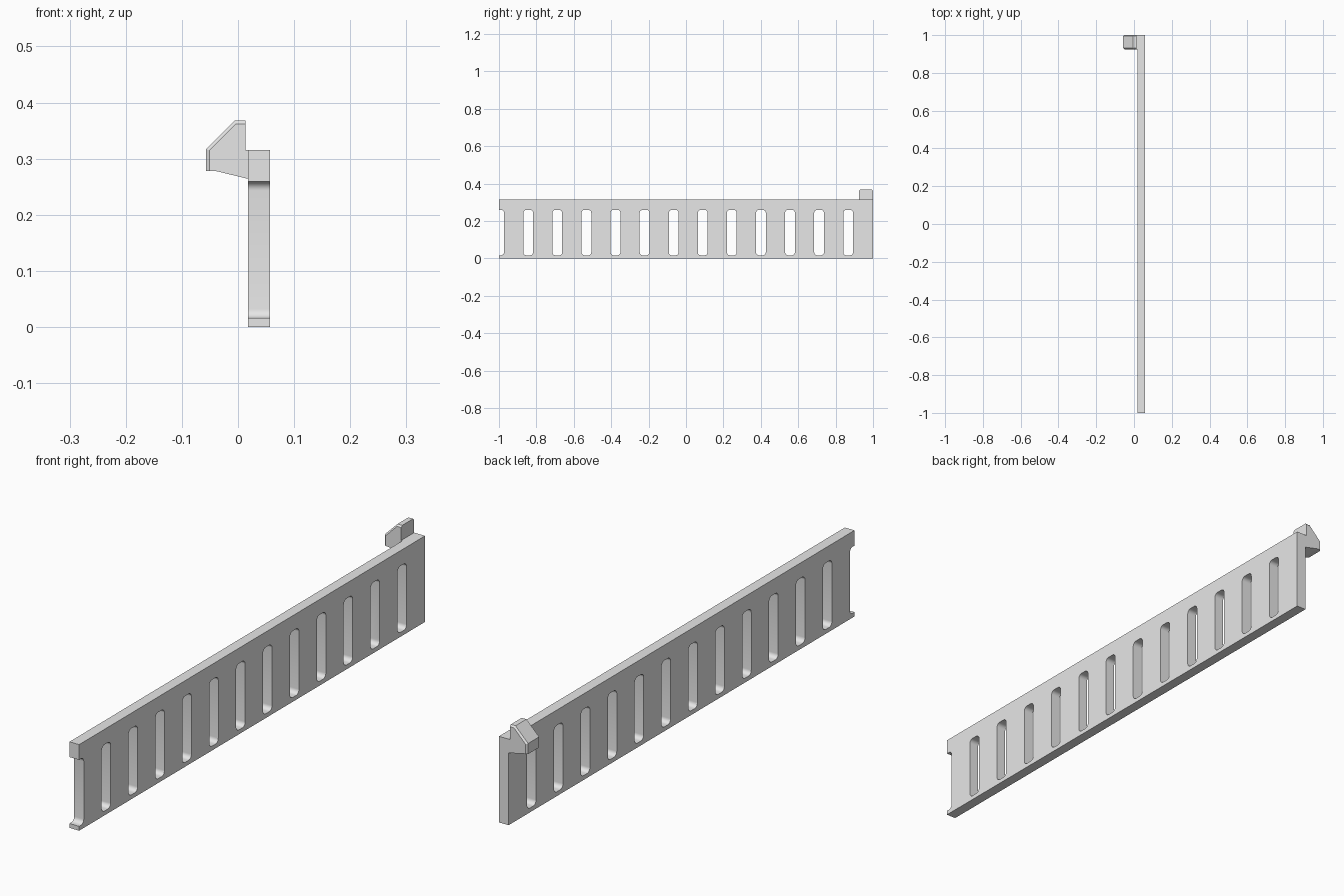
import bpy
import bmesh
from mathutils import Matrix, Vector

cube = bpy.data.objects.get("Cube")
if cube:
    bpy.data.objects.remove(cube, do_unlink=True)

grey = bpy.data.materials.new("light_grey")
grey.use_nodes = True
grey.diffuse_color = (0.8, 0.8, 0.8, 1)
grey.node_tree.nodes["Principled BSDF"].inputs["Base Color"].default_value = (0.8, 0.8, 0.8, 1)

X_IN, X_OUT, HEIGHT = 0.018, 0.057, 0.315


def add_box(bm, lo, hi):
    lo, hi = Vector(lo), Vector(hi)
    matrix = Matrix.Translation((lo + hi) / 2) @ Matrix.Diagonal((*(hi - lo), 1))
    return bmesh.ops.create_cube(bm, size=1, matrix=matrix)["verts"]


def make_object(name, bm):
    bmesh.ops.recalc_face_normals(bm, faces=bm.faces)
    mesh = bpy.data.meshes.new(name)
    bm.to_mesh(mesh)
    bm.free()
    mesh.materials.append(grey)
    obj = bpy.data.objects.new(name, mesh)
    bpy.context.collection.objects.link(obj)
    return obj


# Long upright rail
bm = bmesh.new()
add_box(bm, (X_IN, -1, 0), (X_OUT, 1, HEIGHT))
rail = make_object("slotted_rail", bm)

# Rounded slots; the first one is cut in half by the front end
bm = bmesh.new()
for i in range(13):
    y = -0.999 + 0.1555 * i
    add_box(bm, (-0.05, y - 0.026, 0.016), (0.12, y + 0.026, 0.259))
across = [e for e in bm.edges if abs(e.verts[0].co.x - e.verts[1].co.x) > 0.1]
bmesh.ops.bevel(bm, geom=across, offset=0.016, segments=6, profile=0.5, affect='EDGES')
cutter = make_object("slot_cutter", bm)
cutter.hide_render = True

cut = rail.modifiers.new("slots", 'BOOLEAN')
cut.operation = 'DIFFERENCE'
cut.solver = 'EXACT'
cut.object = cutter
bpy.context.view_layer.objects.active = rail
bpy.ops.object.modifier_apply(modifier=cut.name)
bpy.data.objects.remove(cutter, do_unlink=True)

# Hook at the back end, extruded from its side profile
profile = [(X_IN, 0.264), (X_IN, HEIGHT), (0.013, HEIGHT), (0.013, 0.368),
           (-0.006, 0.368), (-0.057, 0.317), (-0.057, 0.278), (-0.04, 0.278)]
bm = bmesh.new()
face = bm.faces.new([bm.verts.new((x, 0.925, z)) for x, z in profile])
side = bmesh.ops.extrude_face_region(bm, geom=[face])
moved = [v for v in side["geom"] if isinstance(v, bmesh.types.BMVert)]
bmesh.ops.translate(bm, vec=(0, 0.075, 0), verts=moved)
bmesh.ops.recalc_face_normals(bm, faces=bm.faces)

# Chamfer both ends of the top, slope and outer face
outer = [f for f in bm.faces if abs(f.normal.y) < 0.1
         and (f.normal.x < -0.6 or f.normal.z > 0.6) and f.calc_center_median().z < 0.37
         and f.calc_center_median().x < 0.01]
rims = {e for f in outer for e in f.edges
        if abs(e.verts[0].co.y - e.verts[1].co.y) < 0.001}
rims = [e for e in rims if any(abs(f.normal.y) > 0.9 for f in e.link_faces)]
bmesh.ops.bevel(bm, geom=rims, offset=0.006, segments=1, affect='EDGES')
hook = make_object("end_hook", bm)

# Smooth slot corners, crisp edges elsewhere
bpy.ops.object.select_all(action='DESELECT')
rail.select_set(True)
bpy.context.view_layer.objects.active = rail
bpy.ops.object.shade_smooth_by_angle(angle=0.6)
